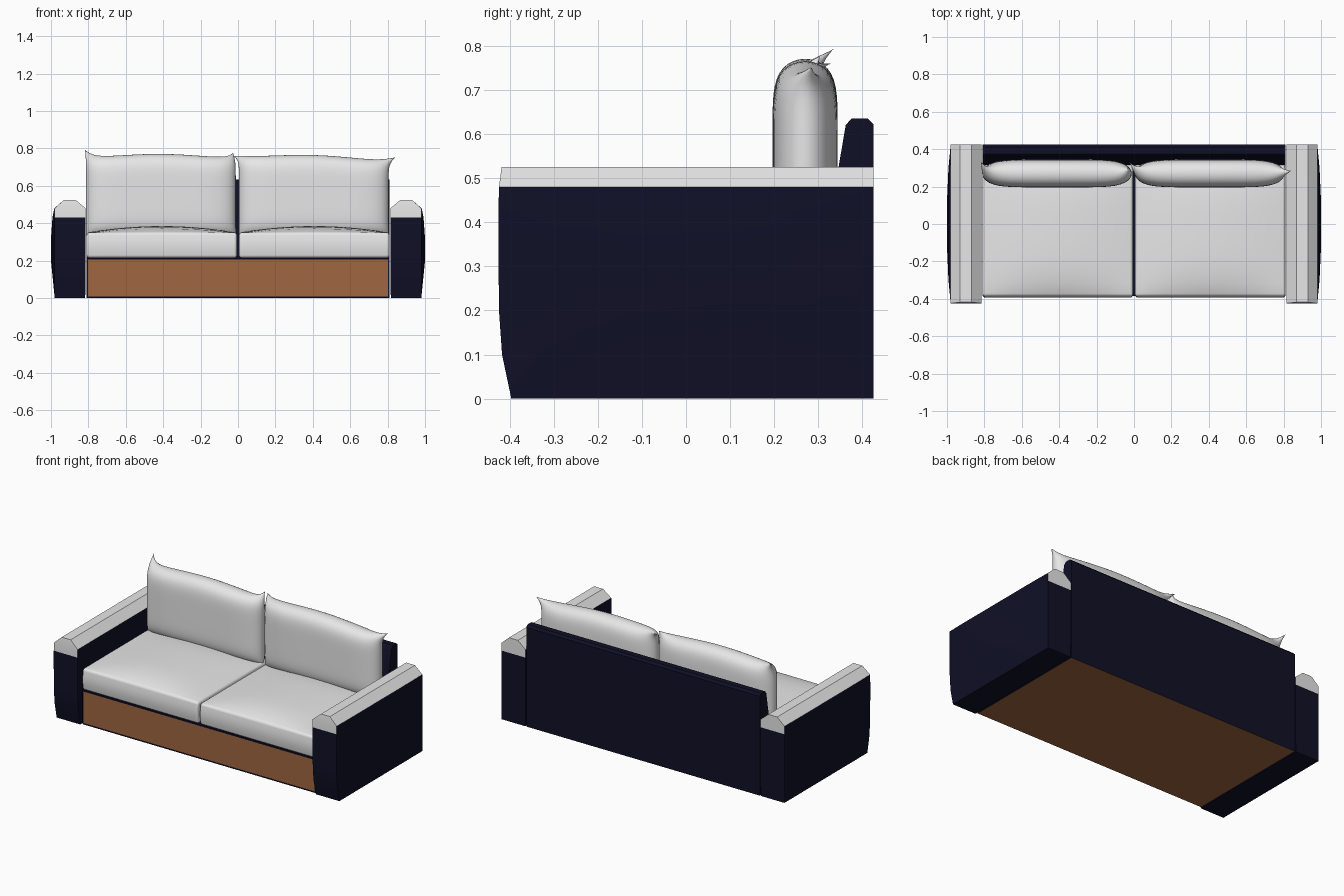
import bpy, bmesh, math

if "Cube" in bpy.data.objects:
    bpy.data.objects.remove(bpy.data.objects["Cube"])


def material(name, rgb):
    m = bpy.data.materials.new(name)
    m.diffuse_color = (*rgb, 1)
    m.use_nodes = True
    m.node_tree.nodes["Principled BSDF"].inputs["Base Color"].default_value = m.diffuse_color
    return m


LIGHT = material("light grey fabric", (0.8, 0.8, 0.8))
NAVY = material("dark navy fabric", (0.005, 0.005, 0.02))
WOOD = material("brown wood", (0.35, 0.133, 0.053))


def finish(name, bm, mats, angle=35, bevel=0.0, segments=3):
    bmesh.ops.recalc_face_normals(bm, faces=bm.faces[:])
    me = bpy.data.meshes.new(name)
    bm.to_mesh(me)
    bm.free()
    ob = bpy.data.objects.new(name, me)
    bpy.context.collection.objects.link(ob)
    for m in mats:
        me.materials.append(m)
    bpy.ops.object.select_all(action='DESELECT')
    ob.select_set(True)
    bpy.context.view_layer.objects.active = ob
    bpy.ops.object.shade_smooth_by_angle(angle=math.radians(angle))
    if bevel:
        mod = ob.modifiers.new("soft edges", 'BEVEL')
        mod.width, mod.segments = bevel, segments
        mod.limit_method, mod.angle_limit = 'ANGLE', math.radians(50)
    return ob


def box(x0, x1, y0, y1, z0, z1):
    bm = bmesh.new()
    bmesh.ops.create_cube(bm, size=1)
    for v in bm.verts:
        v.co = ((x0 + x1) / 2 + v.co.x * (x1 - x0),
                (y0 + y1) / 2 + v.co.y * (y1 - y0),
                (z0 + z1) / 2 + v.co.z * (z1 - z0))
    return bm


# Base: navy frame, wooden front panel and underside
bm = box(-0.81, 0.81, -0.385, 0.30, 0, 0.215)
bm.normal_update()
front = [f for f in bm.faces if f.normal.y < -0.9]
for f in bm.faces:
    f.material_index = 1 if f.normal.z < -0.9 else 0
bmesh.ops.inset_region(bm, faces=front, thickness=0.013)
front[0].material_index = 1
finish("base", bm, [NAVY, WOOD])

# Backrest: side profile extruded across the width
profile = [(0.29, 0), (0.29, 0.2), (0.345, 0.52), (0.362, 0.62), (0.375, 0.635),
           (0.412, 0.635), (0.425, 0.622), (0.425, 0)]
bm = bmesh.new()
ends = [[bm.verts.new((x, y, z)) for y, z in profile] for x in (-0.81, 0.81)]
for e in ends:
    bm.faces.new(e)
n = len(profile)
for i in range(n):
    j = (i + 1) % n
    f = bm.faces.new((ends[0][i], ends[0][j], ends[1][j], ends[1][i]))
    f.material_index = 1 if i == n - 1 else 0
finish("backrest", bm, [NAVY, WOOD])

# Arms: levels are (z, inner x, outer x, front y); stations are (y, outer limit)
levels = [(0, 0.817, 0.98, -0.396), (0.1, 0.815, 0.99, -0.417), (0.2, 0.815, 1.0, -0.424),
          (0.32, 0.815, 1.0, -0.425), (0.43, 0.815, 0.992, -0.425),
          (0.48, 0.815, 0.982, -0.424), (0.525, 0.868, 0.93, -0.418)]
stations = [(None, 0.98), (-0.3, 0.992), (-0.12, 1.0), (0.12, 1.0), (0.3, 0.992), (0.425, 0.98)]
for side, label in ((-1, "left"), (1, "right")):
    bm = bmesh.new()
    rings = []
    for y, lim in stations:
        inner = [bm.verts.new((side * a, fy if y is None else y, z)) for z, a, b, fy in levels]
        outer = [bm.verts.new((side * min(b, lim), fy if y is None else y, z))
                 for z, a, b, fy in levels]
        rings.append((inner, outer))
    m = len(levels)
    for r in (rings[0], rings[-1]):
        for i in range(m - 1):
            f = bm.faces.new((r[0][i], r[0][i + 1], r[1][i + 1], r[1][i]))
            f.material_index = 1 if i >= 4 else 0
    for p, q in zip(rings, rings[1:]):
        a, b = p[0] + p[1][::-1], q[0] + q[1][::-1]
        for i in range(2 * m):
            j = (i + 1) % (2 * m)
            f = bm.faces.new((a[i], a[j], b[j], b[i]))
            f.material_index = 1 if m - 2 <= i <= m else 0
    finish(label + "_arm", bm, [NAVY, LIGHT])

# Seat cushions: rounded boxes with a domed top
for side, label in ((-1, "left"), (1, "right")):
    cx, cy, hx, hy = side * 0.4075, -0.03, 0.4015, 0.355
    bm = box(cx - hx, cx + hx, cy - hy, cy + hy, 0.215, 0.35)
    bmesh.ops.subdivide_edges(bm, edges=bm.edges[:], cuts=9, use_grid_fill=True)
    for v in bm.verts:
        u, w = (v.co.x - cx) / hx, (v.co.y - cy) / hy
        t = (v.co.z - 0.215) / 0.135
        v.co.z += 0.035 * t * (1 - u * u) * (1 - w ** 4)
        if w < -0.99:
            v.co.y -= 0.008 * math.sin(math.pi * t)
    finish(label + "_seat_cushion", bm, [LIGHT], 80, 0.028, 4)


# Back cushions: pillows with pulled-out upper corners
def pillow(name, x0, x1, z_left, z_right, horn_left, horn_right):
    N = 28
    bm = bmesh.new()
    grid = {}
    for s in (-1, 1):
        for i in range(N + 1):
            for j in range(N + 1):
                u, w = -math.cos(math.pi * i / N), -math.cos(math.pi * j / N)
                rim = i in (0, N) or j in (0, N)
                if rim and s == 1:
                    grid[s, i, j] = grid[-1, i, j]
                    continue
                thick = 0 if rim else ((1 - u ** 6) * (1 - w ** 6)) ** 0.5
                a, h = (u + 1) / 2, (w + 1) / 2
                top = z_left + (z_right - z_left) * a + 0.008 * math.cos(math.pi * u)
                x, y, z = x0 + (x1 - x0) * a, 0.27, 0.335 + (top - 0.335) * h
                y += s * 0.074 * thick
                if w > 0:
                    horn = horn_left if u < 0 else horn_right
                    k = abs(u) ** 12 * w ** 10
                    x, y, z = x + horn[0] * k, y + horn[1] * k, z + horn[2] * k
                grid[s, i, j] = bm.verts.new((x, y, z))
        for i in range(N):
            for j in range(N):
                bm.faces.new((grid[s, i, j], grid[s, i + 1, j],
                              grid[s, i + 1, j + 1], grid[s, i, j + 1]))
    finish(name, bm, [LIGHT], 80)


pillow("left_back_cushion", -0.812, -0.012, 0.765, 0.76, (-0.006, 0.065, 0.036), (-0.015, 0.035, 0.026))
pillow("right_back_cushion", 0.005, 0.805, 0.768, 0.745, (-0.03, 0.06, 0.0), (0.035, 0.015, 0.015))
